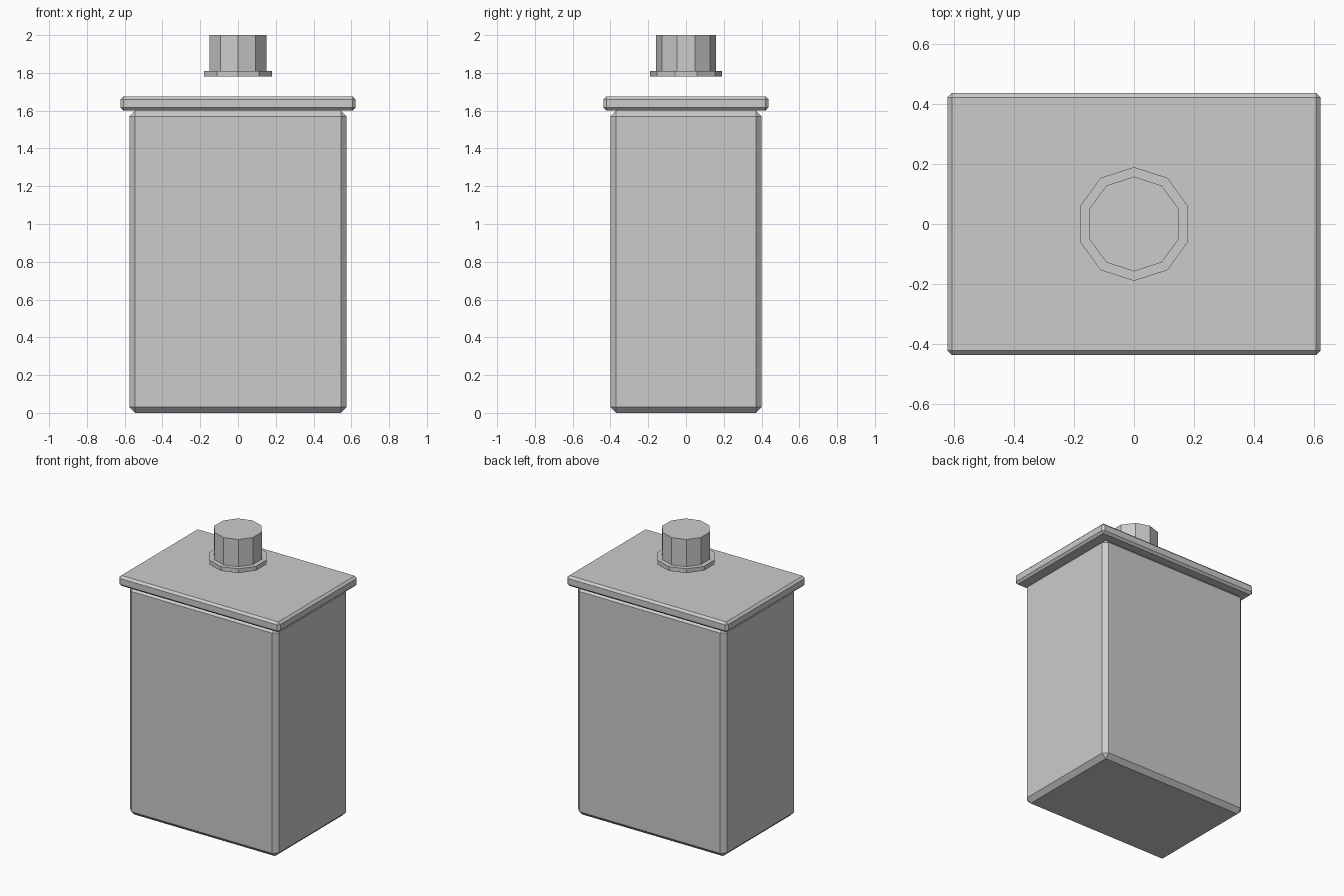
import bpy
import math

default = bpy.data.objects.get("Cube")
if default:
    bpy.data.objects.remove(default, do_unlink=True)

grey = bpy.data.materials.new("light_grey")
grey.use_nodes = True
grey.diffuse_color = (0.6, 0.6, 0.6, 1)
grey.node_tree.nodes["Principled BSDF"].inputs["Base Color"].default_value = (0.6, 0.6, 0.6, 1)


def finish(name):
    obj = bpy.context.object
    obj.name = name
    obj.data.materials.append(grey)
    bpy.ops.object.transform_apply(location=False, rotation=True, scale=True)
    return obj


def chamfered_box(name, width, depth, bottom, top, chamfer):
    bpy.ops.mesh.primitive_cube_add(size=1, location=(0, 0, (bottom + top) / 2))
    bpy.context.object.scale = (width, depth, top - bottom)
    obj = finish(name)
    bevel = obj.modifiers.new("chamfer", 'BEVEL')
    bevel.width = chamfer
    bevel.segments = 1
    return obj


def ten_sided(name, radius, bottom, top):
    # Corners point to the front and back
    bpy.ops.mesh.primitive_cylinder_add(vertices=10, radius=radius, depth=top - bottom,
                                        location=(0, 0, (bottom + top) / 2))
    return finish(name)


# Container and its overhanging lid
chamfered_box("container_body", 1.15, 0.80, 0, 1.60, 0.03)
chamfered_box("lid", 1.245, 0.874, 1.602, 1.674, 0.015)

# Knob floating above the lid
ten_sided("knob_flange", 0.19, 1.78, 1.81)
ten_sided("knob", 0.158, 1.81, 2.0)
